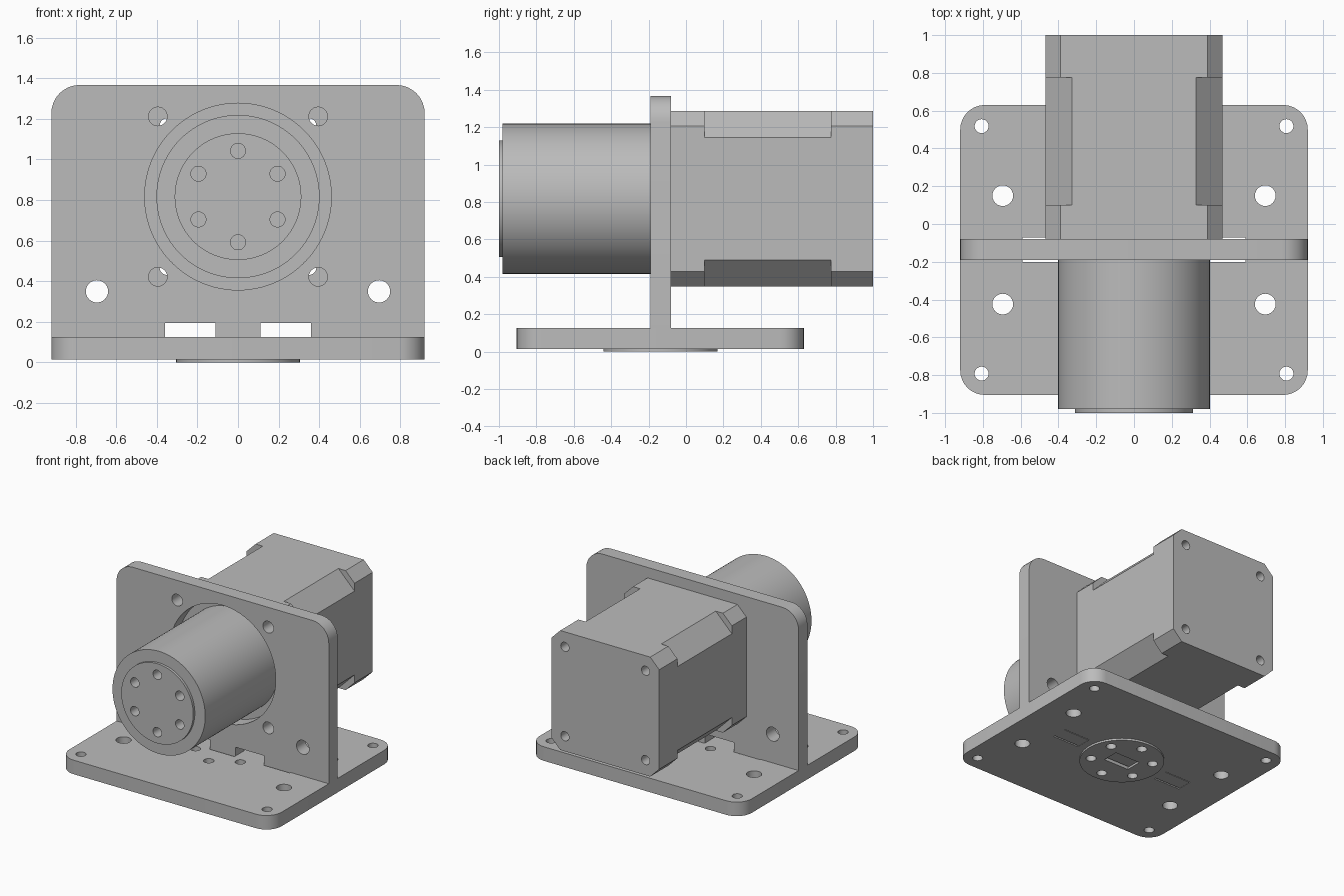
import bpy, bmesh
from math import sin, cos, pi, radians

if "Cube" in bpy.data.objects:
    bpy.data.objects.remove(bpy.data.objects["Cube"])

grey = bpy.data.materials.new("plain grey")
grey.use_nodes = True
grey.diffuse_color = (0.5, 0.5, 0.5, 1)
grey.node_tree.nodes["Principled BSDF"].inputs["Base Color"].default_value = (0.5, 0.5, 0.5, 1)


# Profile helpers
def circle(cx, cy, r, n=24):
    return [(cx + r * cos(2 * pi * i / n), cy + r * sin(2 * pi * i / n)) for i in range(n)]


def rect(x0, x1, y0, y1):
    return [(x0, y0), (x1, y0), (x1, y1), (x0, y1)]


def arc(cx, cy, r, start, n=8):
    return [(cx + r * cos(radians(start + 90 * i / n)), cy + r * sin(radians(start + 90 * i / n)))
            for i in range(n + 1)]


def octagon(half, flat, cy):
    quarter = [(half, flat), (flat, half)]
    mirrored = quarter + [(-x, y) for x, y in reversed(quarter)]
    mirrored += [(-x, -y) for x, y in mirrored]
    return [(x, y + cy) for x, y in mirrored]


def bolt_ring(cy):
    pts = [(0.225 * cos(radians(a)), cy + 0.225 * sin(radians(a))) for a in range(30, 390, 60)]
    return [circle(x, y, 0.037) for x, y in pts]


def smooth(obj):
    bpy.ops.object.select_all(action='DESELECT')
    obj.select_set(True)
    bpy.context.view_layer.objects.active = obj
    bpy.ops.object.shade_smooth_by_angle(angle=radians(30))


def prism(name, loops, start, end, upright=True):
    """Extrude an outline with holes, along y when upright, otherwise along z."""
    curve = bpy.data.curves.new(name, 'CURVE')
    curve.dimensions = '2D'
    curve.fill_mode = 'BOTH'
    curve.extrude = (end - start) / 2
    for loop in loops:
        spline = curve.splines.new('POLY')
        spline.points.add(len(loop) - 1)
        for p, (x, y) in zip(spline.points, loop):
            p.co = (x, y, 0, 1)
        spline.use_cyclic_u = True
    obj = bpy.data.objects.new(name, curve)
    bpy.context.collection.objects.link(obj)
    bpy.ops.object.select_all(action='DESELECT')
    obj.select_set(True)
    bpy.context.view_layer.objects.active = obj
    bpy.ops.object.convert(target='MESH')
    obj = bpy.context.view_layer.objects.active
    obj.name = name
    mid = (start + end) / 2
    bm = bmesh.new()
    bm.from_mesh(obj.data)
    bmesh.ops.remove_doubles(bm, verts=bm.verts, dist=0.0001)
    for v in bm.verts:
        x, y, z = v.co
        v.co = (x, mid - z, y) if upright else (x, y, z + mid)
    bmesh.ops.recalc_face_normals(bm, faces=bm.faces)
    bm.to_mesh(obj.data)
    bm.free()
    obj.data.materials.clear()
    obj.data.materials.append(grey)
    smooth(obj)
    return obj


SIDES = (-1, 1)
W = 0.92            # half width of both plates
BASE_Y = -0.137     # middle of the base
AXIS_Z = 0.817      # motor axis height
Y0, Y1 = -0.19, -0.08   # upright plate thickness

# Base plate with screw holes and tab slots
r, back, front = 0.13, 0.63, -0.905
outline = (arc(W - r, back - r, r, 0) + arc(r - W, back - r, r, 90)
           + arc(r - W, front + r, r, 180) + arc(W - r, front + r, r, 270))
slot = (-0.2, -0.072)
holes = bolt_ring(BASE_Y) + [rect(-0.11, 0.11, *slot)]
for s in SIDES:
    holes.append(rect(*sorted((0.36 * s, 0.59 * s)), *slot))
    for t in SIDES:
        holes.append(circle(0.807 * s, BASE_Y + 0.655 * t, 0.037))
        holes.append(circle(0.695 * s, BASE_Y + 0.287 * t, 0.055))
prism("base_plate", [outline] + holes, 0.015, 0.125, upright=False)

# Thin disc under the base
prism("base_disc", [circle(0, BASE_Y, 0.305, 64), rect(-0.11, 0.11, *slot)] + bolt_ring(BASE_Y),
      0, 0.015, upright=False)

# Upright plate with tabs, notches and a large bore
r = 0.14
half = [(0.11, 0.017), (0.11, 0.195), (0.36, 0.195), (0.36, 0.017), (0.59, 0.017),
        (0.59, 0.125), (W, 0.125)] + arc(W - r, 1.367 - r, r, 0)
outline = half + [(-x, z) for x, z in reversed(half)]
holes = [circle(0, AXIS_Z, 0.46, 96)]
for s in SIDES:
    holes.append(circle(0.695 * s, 0.35, 0.055))
    holes += [circle(0.395 * s, AXIS_Z + 0.395 * t, 0.046) for t in SIDES]
prism("upright_plate", [outline] + holes, Y0, Y1)

# Gearbox: housing tube, drilled output flange, solid core
prism("gearbox_housing", [circle(0, AXIS_Z, 0.402, 96), circle(0, AXIS_Z, 0.312, 96)], -0.98, Y1)
prism("output_flange", [circle(0, AXIS_Z, 0.312, 96)] + bolt_ring(AXIS_Z), -1.0, -0.86)
prism("gearbox_core", [circle(0, AXIS_Z, 0.312, 96)], -0.86, Y1)

# Motor body, with deeper corner chamfers along the middle
body_holes = [circle(0.35 * s, AXIS_Z + 0.35 * t, 0.036) for s in SIDES for t in SIDES]
body = prism("motor_body", [octagon(0.468, 0.39, AXIS_Z)] + body_holes, Y1, 1.0)
cutter = prism("corner_cutter", [rect(-0.7, 0.7, AXIS_Z - 0.7, AXIS_Z + 0.7),
                                 octagon(0.55, 0.246, AXIS_Z)], 0.10, 0.775)
cutter.hide_render = True
mod = body.modifiers.new("corner_cut", 'BOOLEAN')
mod.operation = 'DIFFERENCE'
mod.solver = 'EXACT'
mod.object = cutter
bpy.ops.object.select_all(action='DESELECT')
body.select_set(True)
bpy.context.view_layer.objects.active = body
bpy.ops.object.modifier_apply(modifier=mod.name)
bpy.data.objects.remove(cutter)
smooth(body)
